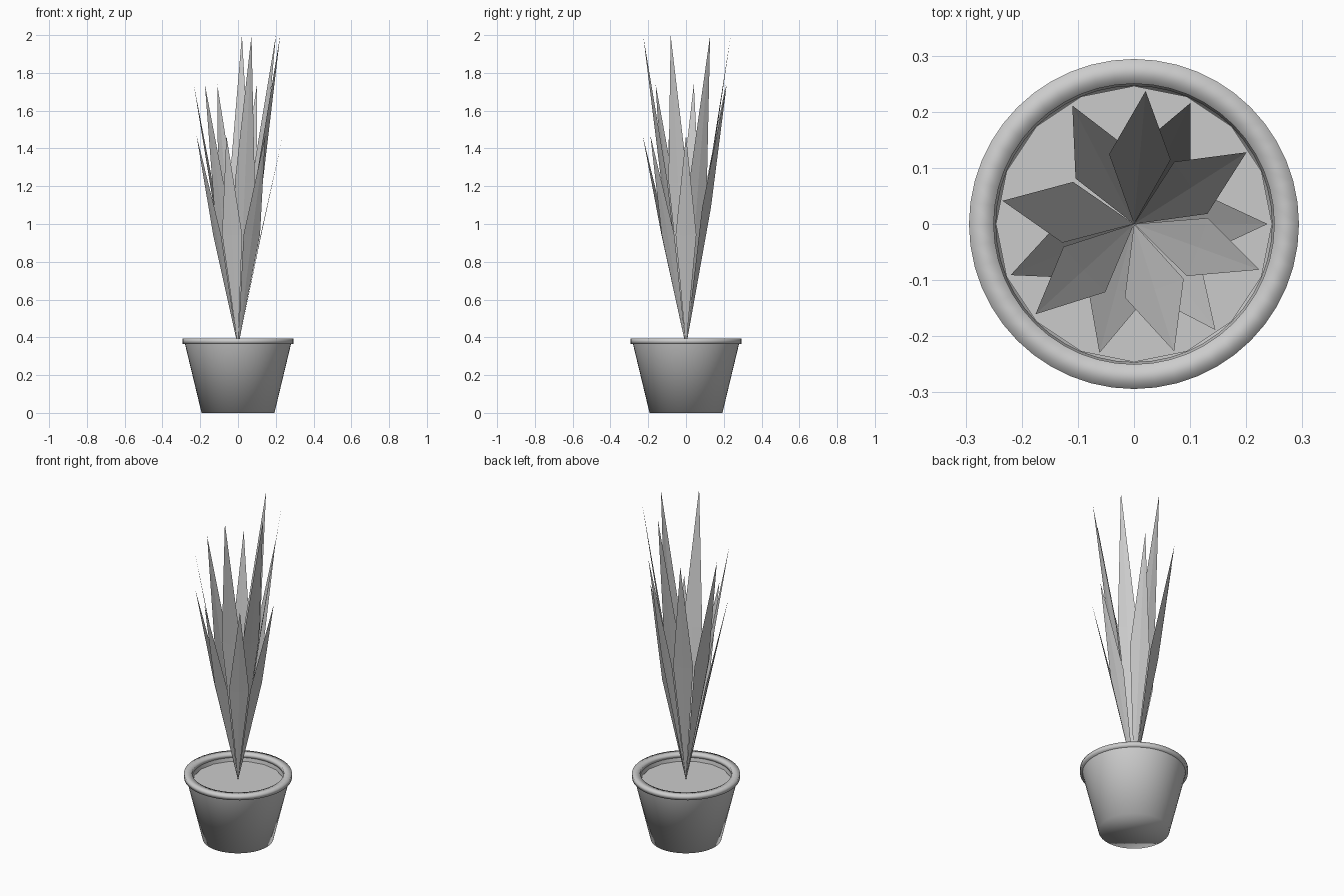
import bpy, math
from math import cos, sin, radians, pi

if "Cube" in bpy.data.objects:
    bpy.data.objects.remove(bpy.data.objects["Cube"])

grey = bpy.data.materials.new("plain_grey")
grey.diffuse_color = (0.6, 0.6, 0.6, 1)
grey.use_nodes = True
grey.node_tree.nodes["Principled BSDF"].inputs["Base Color"].default_value = grey.diffuse_color


def make(name, verts, faces, smooth=False):
    mesh = bpy.data.meshes.new(name)
    mesh.from_pydata(verts, [], faces)
    mesh.materials.append(grey)
    for p in mesh.polygons:
        p.use_smooth = smooth
    obj = bpy.data.objects.new(name, mesh)
    bpy.context.collection.objects.link(obj)
    return obj


def lathe(name, profile, n, closed=False, cap_start=False, cap_end=False, smooth=True):
    """Spin an (r, z) profile, outside listed from bottom to top."""
    verts = [(r * cos(2 * pi * i / n), r * sin(2 * pi * i / n), z)
             for r, z in profile for i in range(n)]
    m = len(profile)
    faces = []
    for j in range(m if closed else m - 1):
        a, b = j * n, (j + 1) % m * n
        for i in range(n):
            k = (i + 1) % n
            faces.append((a + i, a + k, b + k, b + i))
    if cap_start:
        faces.append(tuple(reversed(range(n))))
    if cap_end:
        faces.append(tuple(range((m - 1) * n, m * n)))
    return make(name, verts, faces, smooth)


# Tapered pot body with closed bottom
lathe("pot_body", [(0.193, 0), (0.281, 0.366)], 48, cap_start=True)

# Flat ring rim, softly shaded
lathe("pot_rim", [(0.25, 0.366), (0.294, 0.366), (0.294, 0.393), (0.25, 0.393)], 48, closed=True)

# Inner wall and sixteen-sided soil
lathe("pot_inner_wall", [(0.25, 0.37), (0.246, 0.345)], 48)
lathe("soil", [(0.246, 0.35)], 16, cap_end=True, smooth=False)

# Leaves: three sets of four, each set with its own height
BASE = 0.35


def leaf(name, angle, height):
    c, s = cos(radians(angle)), sin(radians(angle))
    # (outward, sideways, up): base, two sides, mid rib, tip
    pts = [(0, 0, 0), (0.12, -0.055, 0.53 * height), (0.12, 0.055, 0.53 * height),
           (0.122, 0, 0.525 * height), (0.238, 0, height)]
    verts = [(r * c - w * s, r * s + w * c, BASE + z) for r, w, z in pts]
    make(name, verts, [(0, 1, 3), (0, 3, 2), (1, 4, 3), (3, 4, 2)])


for label, start, top in (("tall", 85, 2.0), ("middle", 222.5, 1.74), ("short", 0, 1.47)):
    for i in range(4):
        leaf(f"{label}_leaf_{i + 1}", start - 52.5 * i, top - BASE)
